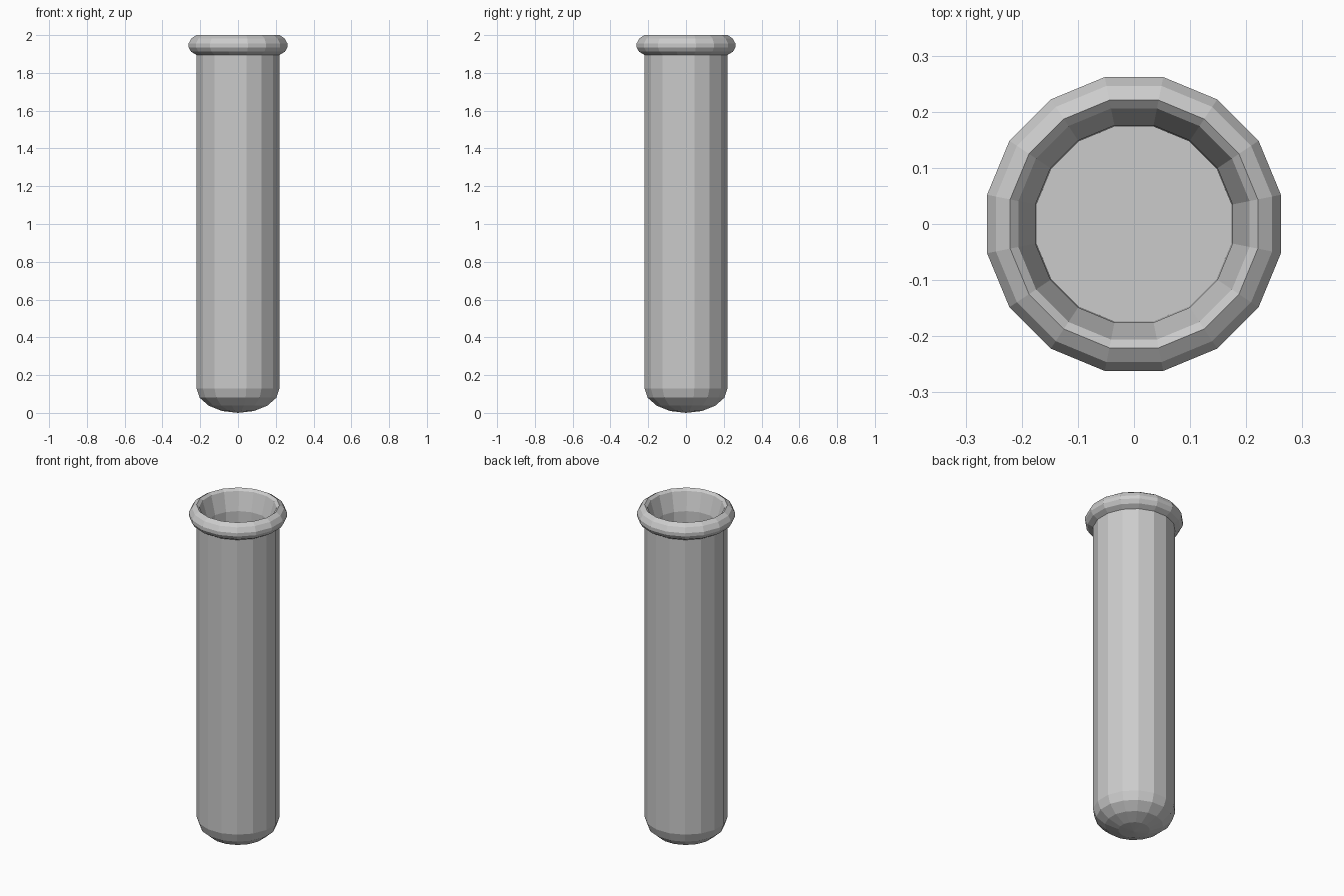
import bpy
import bmesh
import math

if "Cube" in bpy.data.objects:
    bpy.data.objects.remove(bpy.data.objects["Cube"])

SIDES = 16


def lathe(name, profile):
    """Revolve (radius, z) points around z; a zero radius makes a pole."""
    bm = bmesh.new()
    rings = []
    for r, z in profile:
        if r == 0:
            rings.append([bm.verts.new((0, 0, z))] * SIDES)
            continue
        ring = []
        for i in range(SIDES):
            a = (i + 0.5) * 2 * math.pi / SIDES
            ring.append(bm.verts.new((r * math.cos(a), r * math.sin(a), z)))
        rings.append(ring)
    for lo, hi in zip(rings, rings[1:]):
        for i in range(SIDES):
            j = (i + 1) % SIDES
            corners = list(dict.fromkeys((lo[i], lo[j], hi[j], hi[i])))
            bm.faces.new(corners)
    bmesh.ops.recalc_face_normals(bm, faces=bm.faces)
    mesh = bpy.data.meshes.new(name)
    bm.to_mesh(mesh)
    bm.free()
    obj = bpy.data.objects.new(name, mesh)
    bpy.context.collection.objects.link(obj)
    return obj


# Rounded bottom: a squashed quarter circle
body_r, dome_h = 0.224, 0.13
dome = []
for k in range(5):
    a = k * math.pi / 8
    dome.append((body_r * math.sin(a), dome_h * (1 - math.cos(a))))

# Rolled lip at the mouth
lip = [(0.224, 1.895), (0.253, 1.912), (0.267, 1.935), (0.267, 1.955),
       (0.251, 1.983), (0.225, 2.0), (0.210, 1.987)]

# Narrowing throat, inner wall and flat inner floor
inside = [(0.179, 1.88), (0.177, 0.12), (0, 0.12)]

lathe("test_tube", dome + lip + inside)
